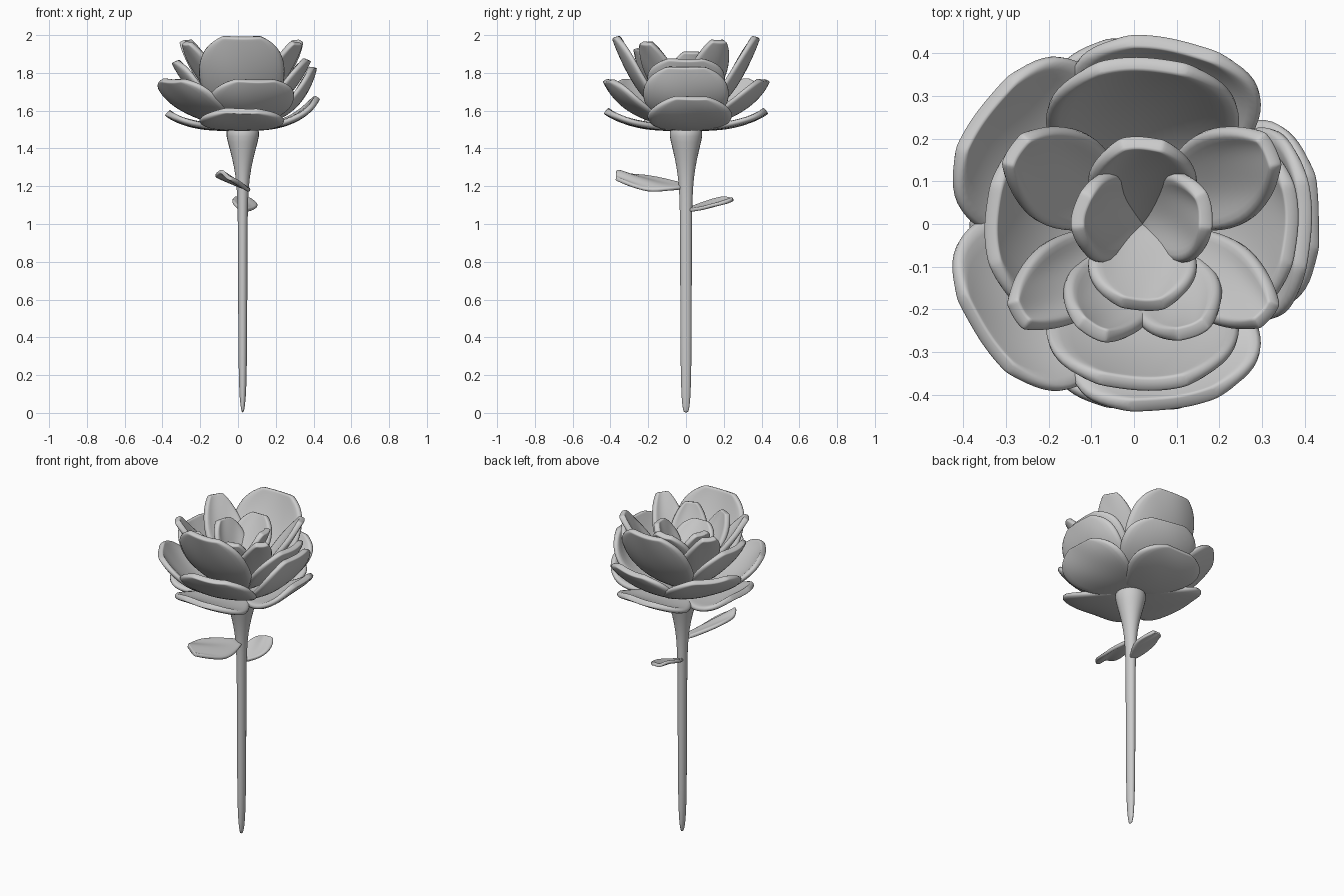
import bpy, bmesh
from math import sin, cos, pi, radians, sqrt
from mathutils import Vector

if "Cube" in bpy.data.objects:
    bpy.data.objects.remove(bpy.data.objects["Cube"])

CX = 0.02  # flower axis


def finish(name, bm, thick=0):
    bmesh.ops.recalc_face_normals(bm, faces=bm.faces)
    me = bpy.data.meshes.new(name)
    bm.to_mesh(me)
    bm.free()
    for f in me.polygons:
        f.use_smooth = True
    ob = bpy.data.objects.new(name, me)
    bpy.context.collection.objects.link(ob)
    if thick:
        s = ob.modifiers.new("thickness", 'SOLIDIFY')
        s.thickness, s.offset = thick, 0
    sub = ob.modifiers.new("smooth", 'SUBSURF')
    sub.levels = sub.render_levels = 1
    return ob


def blade(name, p0, pm, p1, side, w, cup, point=2.5, widest=0.6, base=0.35,
          thick=0.034, ripple=0.003):
    """Cupped petal or leaf: a width outline swept along a quadratic curve."""
    p0, pm, p1, side = Vector(p0), Vector(pm), Vector(p1), Vector(side).normalized()
    bm = bmesh.new()
    n, m = 10, 8
    rows = []
    for i in range(n + 1):
        t = sin(pi / 2 * i / n)
        c = (1 - t) ** 2 * p0 + 2 * t * (1 - t) * pm + t * t * p1
        d = (1 - t) * (pm - p0) + t * (p1 - pm)
        nrm = side.cross(d).normalized()
        if t < widest:
            h = base + (1 - base) * sin(pi / 2 * t / widest)
        else:
            h = sqrt(1 - ((t - widest) / (1.03 - widest)) ** point)
        row = []
        for j in range(m + 1):
            x = (2 * j / m - 1) * h
            off = cup * x * x + ripple * t * sin(5 * x + 7 * t)
            row.append(bm.verts.new(c + side * w * x + nrm * off))
        rows.append(row)
    for a, b in zip(rows, rows[1:]):
        for j in range(m):
            bm.faces.new((a[j], a[j + 1], b[j + 1], b[j]))
    return finish(name, bm, thick)


def petal(name, az, prof, w, cup, point=2.5, widest=0.6):
    # the side vector is chosen so that the cup lifts the edges inward
    a = radians(az)
    pts = [(CX + r * cos(a), r * sin(a), z) for r, z in prof]
    blade(name, *pts, (-sin(a), cos(a), 0), w, -cup, point, widest)


# lowest ring, nearly flat
for az, r, z in ((4, .40, 1.67), (90, .425, 1.6), (180, .395, 1.59), (270, .425, 1.6)):
    petal("lower_petal", az, ((.03, 1.51), (.3, 1.5), (r, z)), .23, .01, 2)

# second ring of five
for az, r, z in ((0, .38, 1.83), (80, .425, 1.76), (145, .455, 1.76),
                 (215, .455, 1.76), (280, .425, 1.76)):
    petal("outer_petal", az, ((.05, 1.53), (.33, 1.56), (r, z)), .23, .04, 3)

# tall large petals front and back, smaller ones at the sides
for az, r, z, w in ((90, .375, 1.99, .23), (270, .375, 1.99, .23),
                    (0, .35, 1.87, .21), (180, .355, 1.86, .21)):
    petal("large_petal", az, ((.07, 1.57), (.27, 1.66), (r, z)), w, .05, 3)

# pointed inner ring
for az, r, z, w in ((30, .345, 1.97, .12), (150, .345, 1.97, .12),
                    (216, .36, 1.96, .1), (324, .36, 1.96, .1),
                    (245, .275, 1.93, .11), (295, .275, 1.93, .11)):
    petal("inner_petal", az, ((.05, 1.58), (.22, 1.72), (r, z)), w, .03, 1.5)

# heart of the flower
for az, r, z, w in ((90, .19, 1.92, .13), (168, .15, 1.91, .11),
                    (12, .15, 1.91, .11), (270, .19, 1.87, .13)):
    petal("heart_petal", az, ((.0, 1.62), (.1, 1.74), (r, z)), w, .03, 2)

# stem with flared cup under the flower, slightly oval
prof = ((0.0, .004), (.03, .012), (.12, .021), (.4, .025), (1.0, .026), (1.15, .03),
        (1.25, .038), (1.35, .058), (1.44, .085), (1.49, .096), (1.53, .07))
bm = bmesh.new()
rings = [[bm.verts.new((.025 + r * cos(k * pi / 6), (r * .9 + .009) * sin(k * pi / 6), z))
          for k in range(12)] for z, r in prof]
for a, b in zip(rings, rings[1:]):
    for k in range(12):
        bm.faces.new((a[k], a[k - 1], b[k - 1], b[k]))
bm.faces.new(rings[0])
bm.faces.new(rings[-1])
finish("stem", bm)

# two leaves, rolled so the left edge is higher
blade("front_leaf", (.02, -.01, 1.2), (-.02, -.2, 1.215), (-.06, -.37, 1.26),
      (1, 0, -.4), .095, .01, 1.7, .55, .2, .022, .01)
blade("back_leaf", (.025, .01, 1.075), (.035, .13, 1.1), (.04, .25, 1.13),
      (1, 0, -.25), .07, .01, 1.7, .55, .2, .02, .006)
